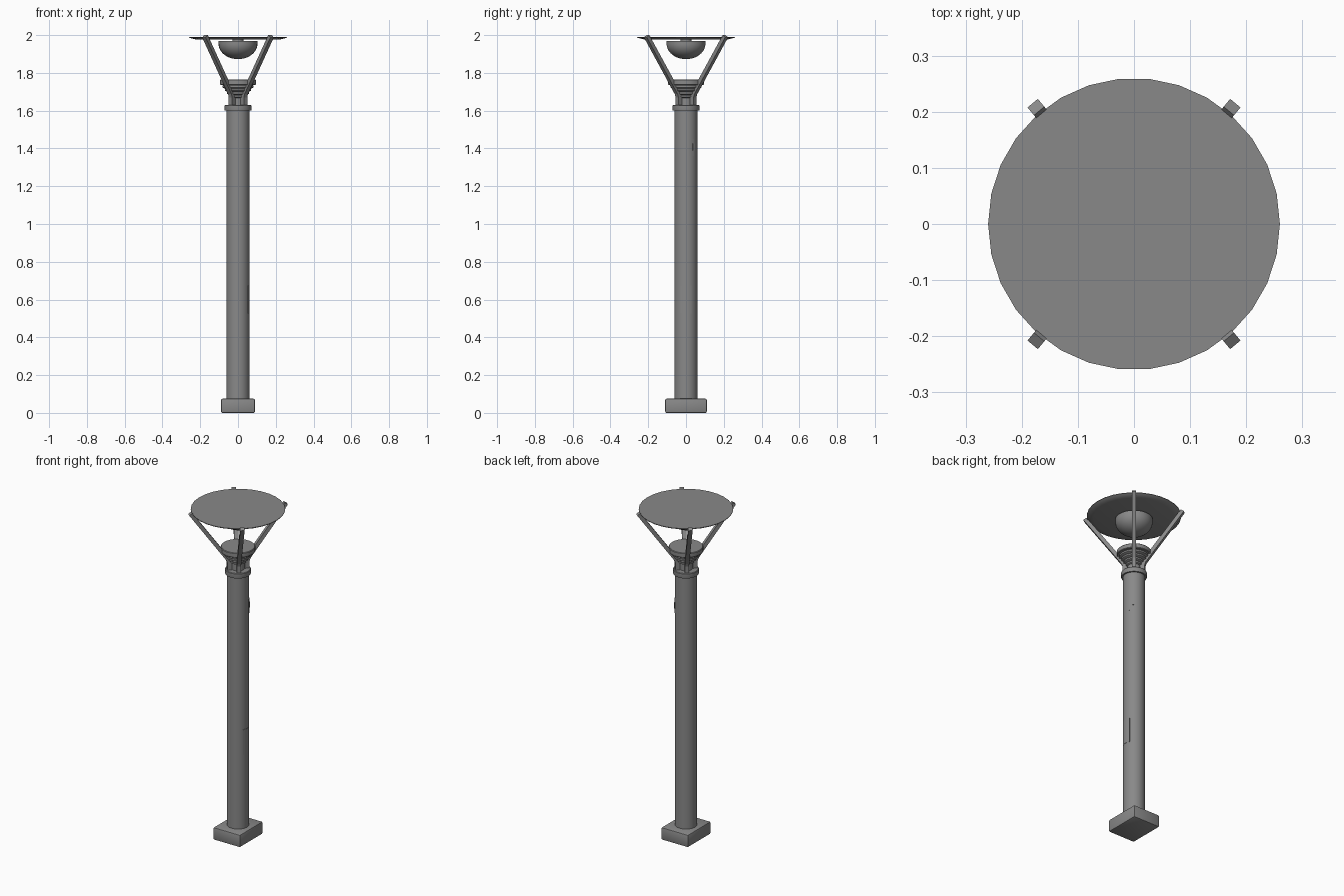
import bpy, bmesh, math
from mathutils import Matrix

cube = bpy.data.objects.get("Cube")
if cube:
    bpy.data.objects.remove(cube, do_unlink=True)

grey = bpy.data.materials.new("metal_grey")
grey.use_nodes = True
colour = (0.25, 0.25, 0.25, 1)
grey.diffuse_color = colour
grey.node_tree.nodes["Principled BSDF"].inputs["Base Color"].default_value = colour


def finish(name, bm, smooth=True):
    bmesh.ops.recalc_face_normals(bm, faces=bm.faces)
    mesh = bpy.data.meshes.new(name)
    bm.to_mesh(mesh)
    bm.free()
    mesh.materials.append(grey)
    obj = bpy.data.objects.new(name, mesh)
    bpy.context.collection.objects.link(obj)
    if smooth:
        bpy.ops.object.select_all(action="DESELECT")
        obj.select_set(True)
        bpy.context.view_layer.objects.active = obj
        bpy.ops.object.shade_smooth_by_angle(angle=math.radians(35))
    return obj


def lathe(name, profile, sides=30):
    """Closed solid of revolution from (radius, height) points, capped at both ends."""
    bm = bmesh.new()
    rings = []
    for r, z in profile:
        rings.append([bm.verts.new((r * math.cos(a), r * math.sin(a), z))
                      for a in (math.tau * i / sides for i in range(sides))])
    for low, high in zip(rings, rings[1:]):
        for i in range(sides):
            j = (i + 1) % sides
            bm.faces.new((low[i], low[j], high[j], high[i]))
    bm.faces.new(rings[0][::-1])
    bm.faces.new(rings[-1])
    return finish(name, bm)


def extrude_radial(name, outline, width, azimuth):
    """Plate with an outline in the (radius, height) plane, turned to an azimuth."""
    bm = bmesh.new()
    face = bm.faces.new([bm.verts.new((r, -width / 2, z)) for r, z in outline])
    new = bmesh.ops.extrude_face_region(bm, geom=[face])["geom"]
    bmesh.ops.translate(bm, vec=(0, width, 0),
                        verts=[v for v in new if isinstance(v, bmesh.types.BMVert)])
    bm.transform(Matrix.Rotation(azimuth, 4, "Z"))
    return finish(name, bm, False)


def curved_plate(name, azimuth, half_angle, low, high, depth, steps=6):
    """Thin cover wrapped around the pole."""
    bm = bmesh.new()
    rows = []
    for i in range(steps + 1):
        a = azimuth + half_angle * (2 * i / steps - 1)
        rows.append([bm.verts.new((r * math.cos(a), r * math.sin(a), z))
                     for r, z in ((POLE - 0.004, low), (POLE + depth, low),
                                  (POLE + depth, high), (POLE - 0.004, high))])
    for a, b in zip(rows, rows[1:]):
        for i in range(4):
            bm.faces.new((a[i], a[i - 1], b[i - 1], b[i]))
    bm.faces.new(rows[0])
    bm.faces.new(rows[-1])
    return finish(name, bm)


# Foot block with softened edges
bm = bmesh.new()
bmesh.ops.create_cube(bm, size=1)
bm.transform(Matrix.Translation((0, 0, 0.0375)) @ Matrix.Diagonal((0.18, 0.22, 0.075, 1)))
bmesh.ops.bevel(bm, geom=bm.edges[:], offset=0.007, segments=2, profile=0.5, affect="EDGES")
finish("base", bm)

# Pole, collar and neck
POLE = 0.061
lathe("pole", [(POLE, 0.07), (POLE, 1.61)])
lathe("collar", [(0.07, 1.6), (0.071, 1.603), (0.071, 1.627), (0.068, 1.63)])
lathe("neck", [(0.036, 1.62), (0.036, 1.69)])

# Stepped louvres widening up to the lamp cap
for i, radius in enumerate((0.045, 0.057, 0.07, 0.082)):
    z = 1.672 + 0.017 * i
    lathe(f"louvre_{i + 1}", [(radius - 0.012, z - 0.006), (radius, z),
                              (radius, z + 0.009), (radius - 0.004, z + 0.013)])
lathe("lamp_cap", [(0.092, 1.736), (0.095, 1.739), (0.095, 1.762), (0.092, 1.765)])

# Bowl under the reflector
arc = [math.radians(a) for a in range(4, 91, 8)] + [math.pi / 2]
bowl = [(0.103 * math.sin(a), 1.953 - 0.08 * math.cos(a)) for a in arc]
lathe("bowl", bowl + [(0.103, 1.968)])
lathe("bowl_mount", [(0.03, 1.96), (0.03, 1.98)])

# Reflector disc
lathe("reflector_disc", [(0.222, 1.977), (0.258, 1.986), (0.26, 1.988), (0.26, 1.991)])

# Four bent struts from the collar to the disc edge
strut = [(0.036, 1.62), (0.062, 1.62), (0.062, 1.67), (0.068, 1.688),
         (0.281, 1.988), (0.263, 2.0), (0.046, 1.695), (0.036, 1.675)]
lean = math.radians(50)
for side, azimuth in (("back_left", lean), ("back_right", math.pi - lean),
                      ("front_right", math.pi + lean), ("front_left", -lean)):
    extrude_radial(f"strut_{side}", strut, 0.024, azimuth)

# Access hatch and small sensor on the pole
curved_plate("access_hatch", 0, 0.48, 0.525, 0.675, 0.001)
curved_plate("sensor_plate", math.radians(30), 0.2, 1.36, 1.45, 0.001)
curved_plate("sensor", math.radians(42), 0.12, 1.39, 1.425, 0.004)
